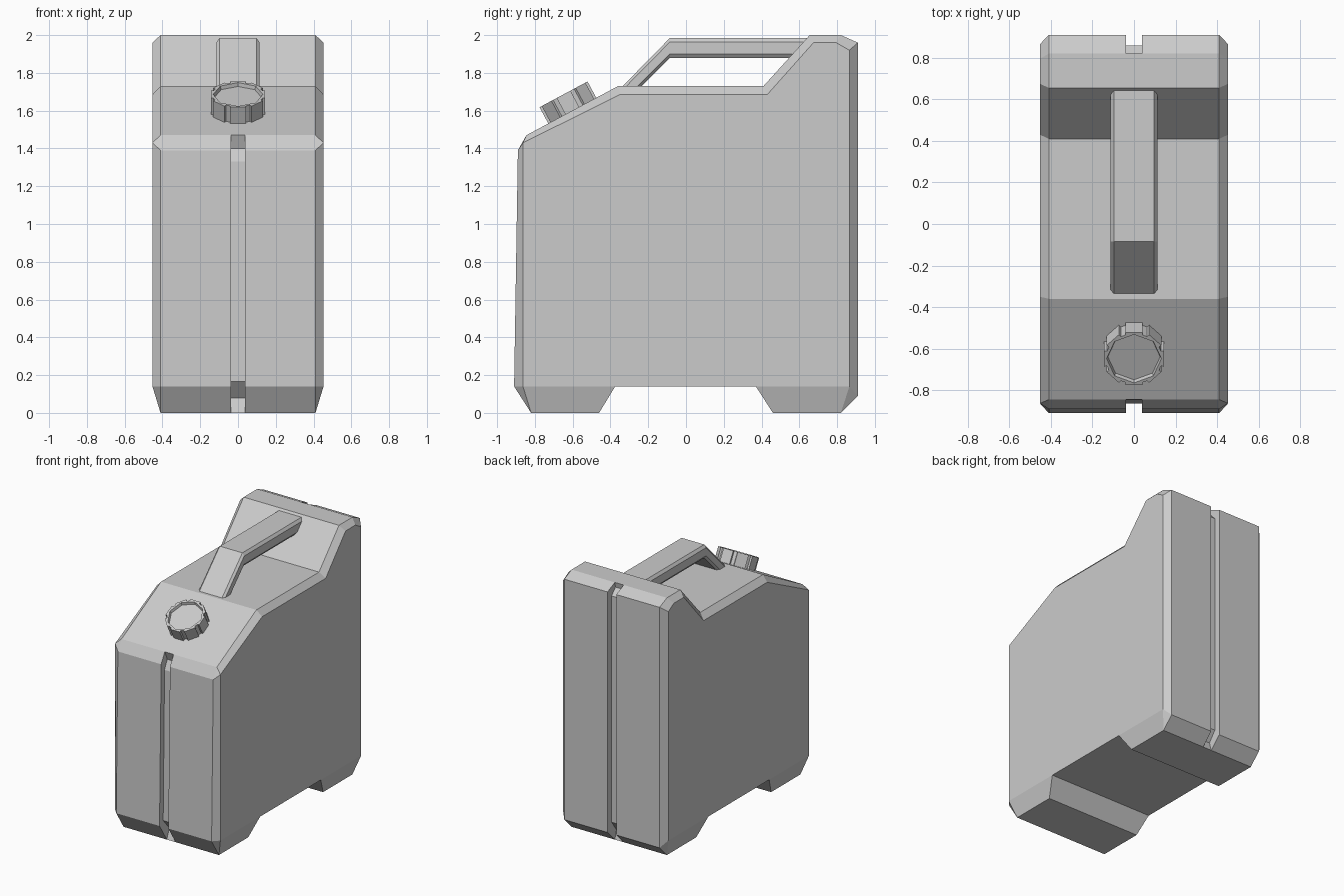
import bpy, bmesh, math
from mathutils import Matrix, Vector

if "Cube" in bpy.data.objects:
    bpy.data.objects.remove(bpy.data.objects["Cube"])


def loft(name, rings):
    """Skin matching closed rings, cap both ends, weld coincident points."""
    bm = bmesh.new()
    vs = [[bm.verts.new(p) for p in ring] for ring in rings]
    n = len(vs[0])
    for a, b in zip(vs, vs[1:]):
        for i in range(n):
            j = (i + 1) % n
            bm.faces.new((a[i], a[j], b[j], b[i]))
    bm.faces.new(vs[0][::-1])
    bm.faces.new(vs[-1])
    bmesh.ops.remove_doubles(bm, verts=bm.verts, dist=0.0005)
    bmesh.ops.recalc_face_normals(bm, faces=bm.faces)
    mesh = bpy.data.meshes.new(name)
    bm.to_mesh(mesh)
    bm.free()
    obj = bpy.data.objects.new(name, mesh)
    bpy.context.collection.objects.link(obj)
    return obj


def at_x(x, pts):
    return [(x, y, z) for y, z in pts]


# Body: outline (y, z) paired with the matching side-panel corner
outline = [
    ((-0.82, 0), (-0.863, 0.14)), ((-0.46, 0), (-0.375, 0.14)),
    ((-0.375, 0.14), (-0.375, 0.14)), ((0.37, 0.14), (0.37, 0.14)),
    ((0.46, 0), (0.37, 0.14)), ((0.82, 0), (0.865, 0.14)),
    ((0.91, 0.09), (0.865, 0.14)), ((0.91, 1.96), (0.865, 1.92)),
    ((0.82, 2.0), (0.795, 1.96)), ((0.655, 2.0), (0.675, 1.96)),
    ((0.41, 1.73), (0.43, 1.685)), ((-0.36, 1.73), (-0.35, 1.685)),
    ((-0.845, 1.47), (-0.863, 1.43)), ((-0.89, 1.39), (-0.863, 1.43)),
    ((-0.91, 0.14), (-0.863, 0.14)),
]
rim = [o for o, _ in outline]
panel = [p for _, p in outline]
body = loft("can_body", [at_x(-0.453, panel), at_x(-0.41, rim),
                         at_x(0.41, rim), at_x(0.453, panel)])

# Seam grooves down the front and back
grooves = {
    "front_groove": [(-1, 1.47), (-0.845, 1.47), (-0.815, 1.40), (-0.848, 1.33),
                     (-0.865, 0.165), (-0.79, 0.08), (-0.82, 0), (-0.82, -0.05), (-1, -0.05)],
    "back_groove": [(1, 2.05), (0.82, 2.05), (0.82, 2.0), (0.812, 1.96), (0.86, 1.91),
                    (0.86, 0.15), (0.80, 0.07), (0.82, 0), (0.82, -0.05), (1, -0.05)],
}
for name, pts in grooves.items():
    cutter = loft(name, [at_x(-0.038, pts), at_x(0.038, pts)])
    cutter.hide_render = True
    mod = body.modifiers.new(name, 'BOOLEAN')
    mod.operation = 'DIFFERENCE'
    mod.solver = 'EXACT'
    mod.object = cutter
    bpy.context.view_layer.objects.active = body
    bpy.ops.object.modifier_apply(modifier=name)
    bpy.data.objects.remove(cutter)

# Carry handle: chamfered bar swept through three stations (outer, inner)
section = [(-0.097, 0), (0.097, 0), (0.113, 0.2), (0.113, 0.8),
           (0.097, 1), (-0.097, 1), (-0.113, 0.8), (-0.113, 0.2)]
stations = [((-0.355, 1.71), (-0.255, 1.71)),
            ((-0.085, 1.985), (-0.085, 1.88)),
            ((0.65, 1.985), (0.56, 1.88))]
loft("carry_handle", [[(x, *Vector(o).lerp(Vector(i), t)) for x, t in section]
                      for o, i in stations])

# Screw cap: eight grips around an octagonal recess, tilted with the front slope
steps = [(-16, 0.15), (0, 0.15 * math.cos(math.radians(16))), (16, 0.15),
         (17.5, 0.136), (27.5, 0.136)]
polar = [(math.radians(45 * k + a), r) for k in range(8) for a, r in steps]


def grip_ring(z, scale=1.0):
    return [(r * scale * math.cos(a), r * scale * math.sin(a), z) for a, r in polar]


def octagon_ring(radius, z):
    half = math.pi / 8
    ring = []
    for a, _ in polar:
        r = radius * math.cos(half) / math.cos(a % (math.pi / 4) - half)
        ring.append((r * math.cos(a), r * math.sin(a), z))
    return ring


cap = loft("screw_cap", [grip_ring(-0.01), grip_ring(0.098),
                         octagon_ring(0.132, 0.098), octagon_ring(0.126, 0.078)])
cap.matrix_world = (Matrix.Translation((0, -0.602, 1.6))
                    @ Matrix.Rotation(math.atan2(0.26, 0.485), 4, 'X'))
